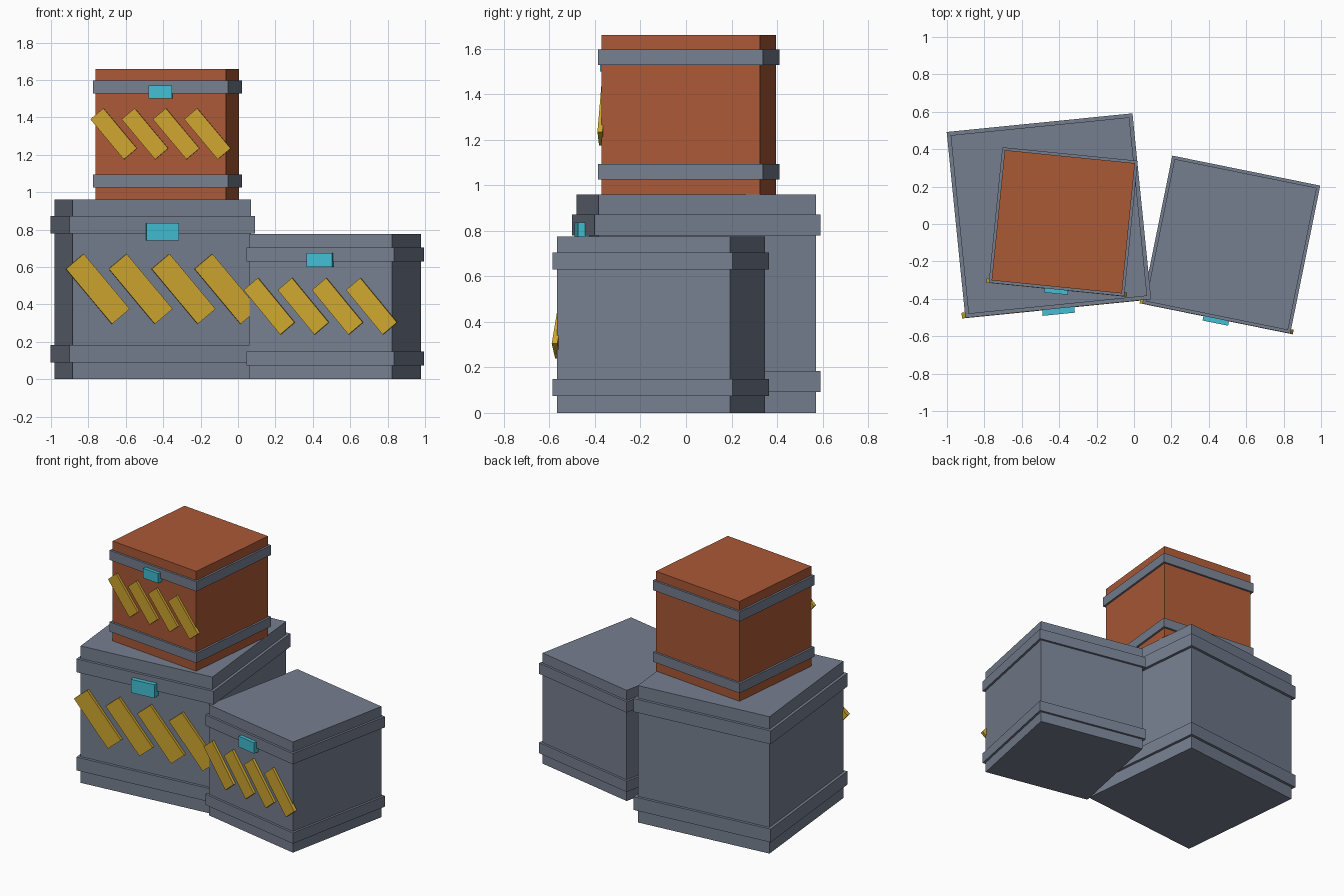
import bpy
import bmesh
from math import radians
from mathutils import Matrix, Vector

cube = bpy.data.objects.get("Cube")
if cube:
    bpy.data.objects.remove(cube, do_unlink=True)


def make_material(name, rgb):
    mat = bpy.data.materials.new(name)
    mat.use_nodes = True
    color = (*rgb, 1.0)
    mat.diffuse_color = color
    mat.node_tree.nodes["Principled BSDF"].inputs["Base Color"].default_value = color
    return mat


SLATE = make_material("slate_grey", (0.18, 0.21, 0.275))
RUST = make_material("rust_orange", (0.41, 0.10, 0.037))
YELLOW = make_material("hazard_yellow", (0.62, 0.38, 0.028))
CYAN = make_material("cyan", (0.055, 0.52, 0.65))


def add_box(name, placement, center, size, mat, roll=0.0):
    """Box in crate units; roll turns it in the plane of the front face."""
    bm = bmesh.new()
    bmesh.ops.create_cube(bm, size=1.0)
    local = (Matrix.Translation(center) @ Matrix.Rotation(roll, 4, "Y")
             @ Matrix.Diagonal((*size, 1.0)))
    bm.transform(placement @ local)
    mesh = bpy.data.meshes.new(name)
    bm.to_mesh(mesh)
    bm.free()
    mesh.materials.append(mat)
    obj = bpy.data.objects.new(name, mesh)
    bpy.context.collection.objects.link(obj)
    return obj


def add_crate(name, base, size, yaw, body_mat):
    placement = (Matrix.Translation(Vector(base)) @ Matrix.Rotation(yaw, 4, "Z")
                 @ Matrix.Scale(size, 4))
    add_box(name + "_body", placement, (0, 0, 0.5), (1, 1, 1), body_mat)

    # Raised bands around the bottom and the top
    for label, z in (("lower", 0.143), ("upper", 0.86)):
        add_box(f"{name}_{label}_band", placement, (0, 0, z),
                (1.04, 1.04, 0.097), SLATE)

    # Latch light on the front
    add_box(name + "_latch", placement, (0, -0.512, 0.822),
            (0.18, 0.08, 0.098), CYAN)

    # Four slanted warning stripes
    for i in range(4):
        add_box(f"{name}_stripe_{i + 1}", placement,
                (-0.36 + 0.24 * i, -0.506, 0.503),
                (0.13, 0.032, 0.40), YELLOW, roll=radians(-40))


# Two crates on the ground and one stacked on the larger
add_crate("large_crate", (-0.455, 0.045, 0), 0.96, 0.1, SLATE)
add_crate("small_crate", (0.52, -0.11, 0), 0.776, -0.2, SLATE)
add_crate("top_crate", (-0.378, 0.012, 0.96), 0.70, -0.1, RUST)
